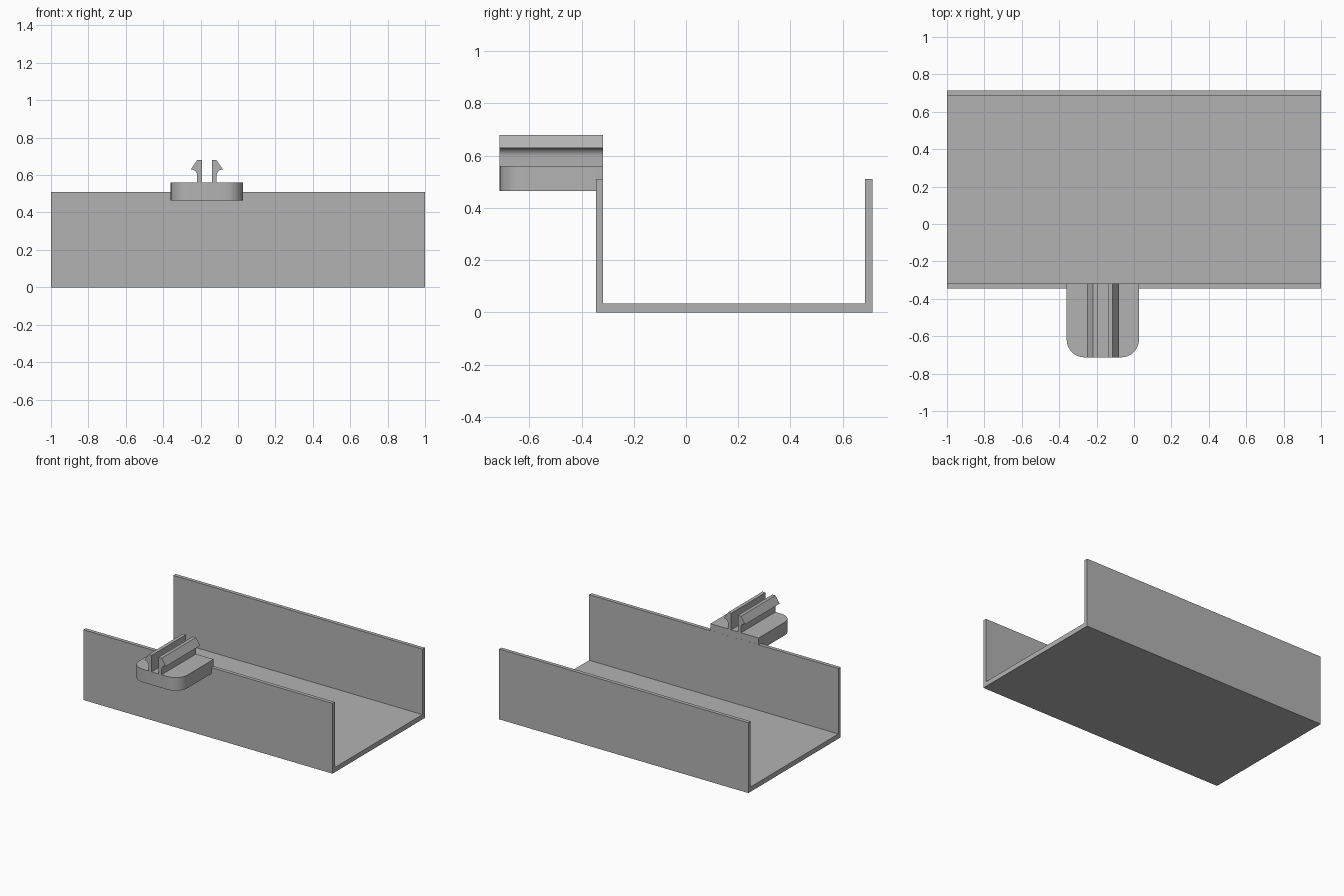
import bpy
import bmesh
import math
from mathutils import Vector

cube = bpy.data.objects.get("Cube")
if cube:
    bpy.data.objects.remove(cube, do_unlink=True)

grey = bpy.data.materials.new("plain grey")
grey.use_nodes = True
colour = (0.45, 0.45, 0.45, 1)
grey.diffuse_color = colour
grey.node_tree.nodes["Principled BSDF"].inputs["Base Color"].default_value = colour


def arc(cx, cy, radius, start, end, steps=8):
    """Points on a circular arc, angles in degrees."""
    angles = [math.radians(start + (end - start) * i / steps) for i in range(steps + 1)]
    return [(cx + radius * math.cos(a), cy + radius * math.sin(a)) for a in angles]


def extrude(name, points, place, direction):
    """Extrude a flat outline; place turns each 2D point into a 3D one."""
    bm = bmesh.new()
    face = bm.faces.new([bm.verts.new(place(*p)) for p in points])
    result = bmesh.ops.extrude_face_region(bm, geom=[face])
    moved = [v for v in result["geom"] if isinstance(v, bmesh.types.BMVert)]
    bmesh.ops.translate(bm, verts=moved, vec=Vector(direction))
    bmesh.ops.recalc_face_normals(bm, faces=bm.faces)
    mesh = bpy.data.meshes.new(name)
    bm.to_mesh(mesh)
    bm.free()
    mesh.materials.append(grey)
    obj = bpy.data.objects.new(name, mesh)
    bpy.context.collection.objects.link(obj)
    bpy.ops.object.select_all(action="DESELECT")
    obj.select_set(True)
    bpy.context.view_layer.objects.active = obj
    bpy.ops.object.shade_smooth_by_angle(angle=math.radians(30))
    return obj


# Long U-shaped channel
front, back, top, wall, floor = -0.345, 0.713, 0.51, 0.027, 0.035
channel = [(front, 0), (back, 0), (back, top), (back - wall, top),
           (back - wall, floor), (front + wall, floor), (front + wall, top), (front, top)]
extrude("channel", channel, lambda y, z: (-1, y, z), (2, 0, 0))

# Mounting plate with rounded outer corners, fused into the front wall
left, right, outer, inner = -0.36, 0.027, -0.713, front + wall - 0.0005
plate_bottom, plate_top, r = 0.465, 0.56, 0.095
plate = [(right, inner), (left, inner)]
plate += arc(left + r, outer + r, r, 180, 270)
plate += arc(right - r, outer + r, r, 270, 360)
extrude("mounting_plate", plate, lambda x, y: (x, y, plate_bottom),
        (0, 0, plate_top - plate_bottom))

# Pair of barbed snap clips, mirrored about the plate centre
centre, barb_z, fillet = (left + right) / 2, 0.63, 0.032
gap, stem, tip, tip_top = 0.027, 0.052, 0.086, 0.68
clip = [(gap, plate_top - 0.01), (stem, plate_top - 0.01)]
clip += arc(stem + fillet, barb_z - fillet, fillet, 180, 90)
clip += [(tip, barb_z), (stem, tip_top), (gap, tip_top)]
for name, side in (("left_clip", 1), ("right_clip", -1)):
    extrude(name, clip, lambda x, z: (centre + side * x, outer, z), (0, inner - outer, 0))
